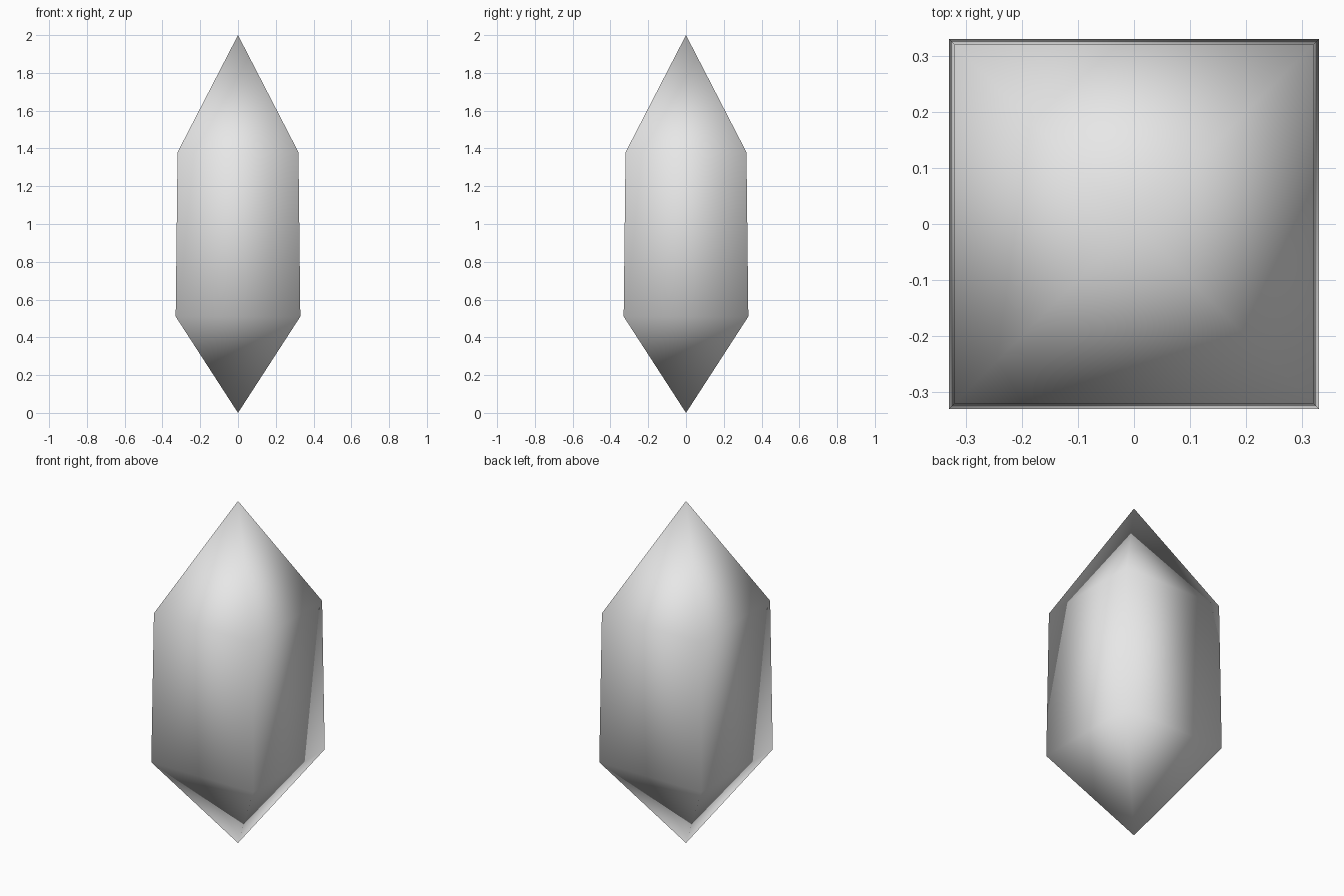
import bpy
import bmesh

# Remove the default cube
cube = bpy.data.objects.get("Cube")
if cube:
    bpy.data.objects.remove(cube, do_unlink=True)

# Pale grey stone
grey = bpy.data.materials.new("pale_grey")
grey.use_nodes = True
colour = (0.8, 0.8, 0.8, 1)
grey.diffuse_color = colour
grey.node_tree.nodes["Principled BSDF"].inputs["Base Color"].default_value = colour


def square_ring(bm, half, z):
    """Four corners of a square at height z, counter-clockwise."""
    corners = ((-1, -1), (1, -1), (1, 1), (-1, 1))
    return [bm.verts.new((half * x, half * y, z)) for x, y in corners]


# Crystal: square shaft, slightly tapered, with a point at each end
bm = bmesh.new()
bottom_tip = bm.verts.new((0, 0, 0))
lower = square_ring(bm, 0.33, 0.51)
upper = square_ring(bm, 0.32, 1.38)
top_tip = bm.verts.new((0, 0, 2))
for i in range(4):
    j = (i + 1) % 4
    bm.faces.new((bottom_tip, lower[j], lower[i]))
    bm.faces.new((lower[i], lower[j], upper[j], upper[i]))
    bm.faces.new((upper[i], upper[j], top_tip))
bmesh.ops.recalc_face_normals(bm, faces=bm.faces)

# Shaded smoothly over every edge
for face in bm.faces:
    face.smooth = True

mesh = bpy.data.meshes.new("crystal")
bm.to_mesh(mesh)
bm.free()
mesh.materials.append(grey)
crystal = bpy.data.objects.new("crystal", mesh)
bpy.context.collection.objects.link(crystal)
